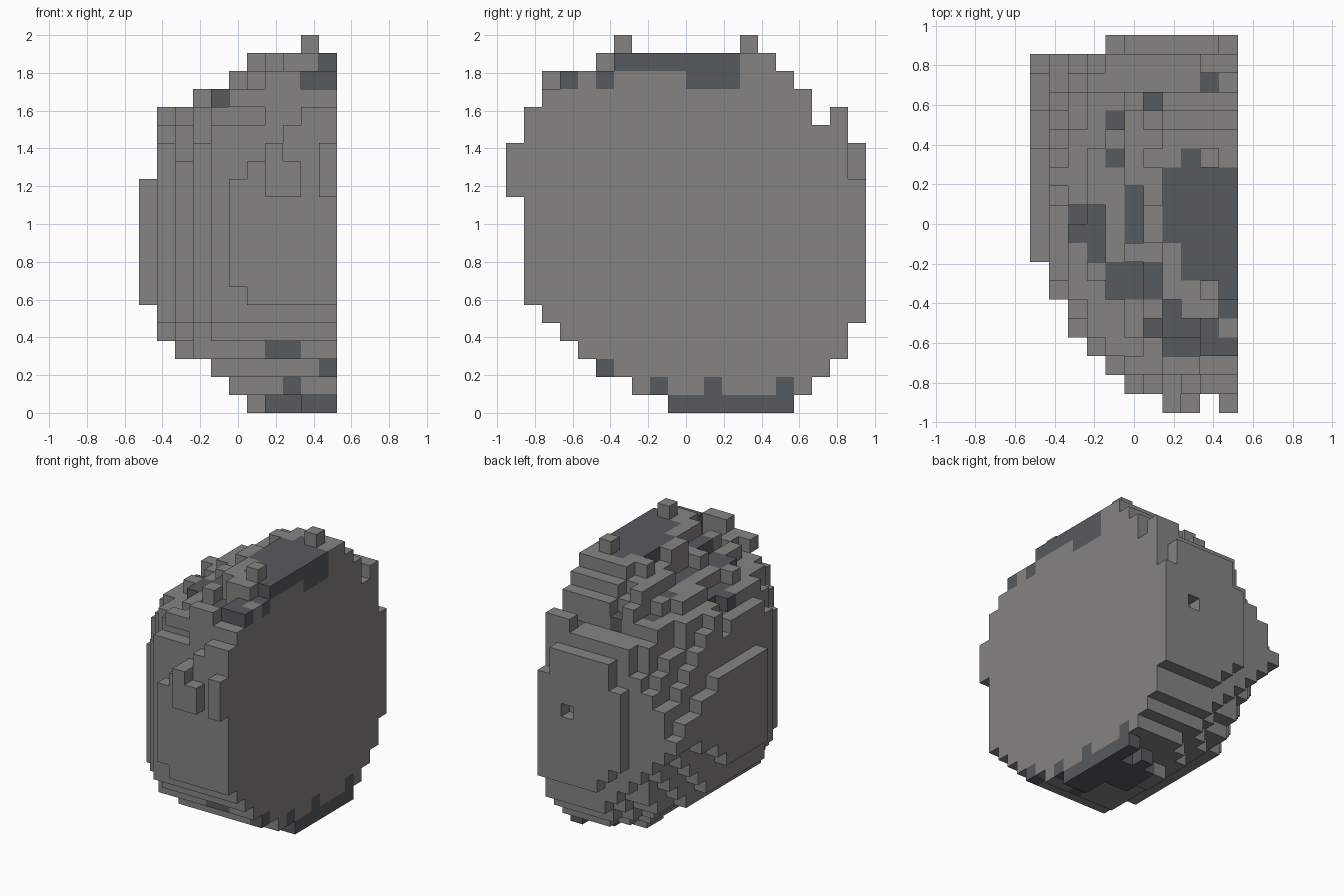
import bpy
import bmesh
import random

if "Cube" in bpy.data.objects:
    bpy.data.objects.remove(bpy.data.objects["Cube"], do_unlink=True)

random.seed(4)
COLUMNS, ROWS, LAYERS = 11, 20, 21
SIZE = 2 / LAYERS

# Outline limits: first column of each layer, row span of each layer, first column of each row
LAYER_START = [6, 5, 4, 2, 1, 1] + [0] * 7 + [1] * 4 + [2, 5, 6, 11]
LAYER_ROWS = ([(9, 15), (7, 16), (5, 17), (4, 18), (3, 18), (2, 19)] + [(1, 19)] * 6
              + [(0, 19)] * 3 + [(1, 18), (1, 16), (2, 16), (2, 15), (5, 14), (0, 0)])
ROW_START = [11, 5, 4, 3, 2, 2, 1, 1] + [0] * 11 + [4]

# Dark patches on the crown, as column span and row span; sunken ones lie one cell lower
TOP_PATCHES = [(7, 10, 9, 12), (8, 10, 7, 8), (9, 10, 6, 6), (8, 8, 13, 13),
               (9, 9, 17, 17), (4, 4, 15, 15), (4, 4, 13, 13), (4, 4, 6, 7),
               (9, 9, 4, 4), (9, 10, 3, 3)]
SUNKEN_PATCHES = [(6, 6, 16, 16), (2, 3, 9, 10), (3, 3, 8, 8), (5, 5, 9, 11),
                  (5, 6, 6, 7), (7, 7, 5, 5), (6, 8, 4, 4), (7, 8, 3, 3)]


def make_material(name, color):
    mat = bpy.data.materials.new(name)
    mat.use_nodes = True
    mat.diffuse_color = color
    mat.node_tree.nodes["Principled BSDF"].inputs["Base Color"].default_value = color
    return mat


def in_patch(i, j, patches):
    return any(a <= i <= b and c <= j <= d for a, b, c, d in patches)


def block(columns, rows, layers):
    return {(i, j, k) for i in columns for j in rows for k in layers}


# Roughness of the crown, one value per column of cells
rough = {(i, j): random.uniform(-0.12, 0.05) for i in range(COLUMNS) for j in range(ROWS)}


def inside(i, j, k):
    """Rounded half boulder, boxier at the back, flat on its cut side."""
    low, high = LAYER_ROWS[k]
    if not low <= j <= high or i < max(LAYER_START[k], ROW_START[j]):
        return False
    if i == 10 or (i == 9 and k > 4):
        return True
    x = (COLUMNS - i - 0.5) * SIZE * 0.952
    y = (j + 0.5 - ROWS / 2) * SIZE
    z = (k + 0.5) * SIZE - 0.95
    height = abs(z)
    y *= min(0.95, 0.4 + 1.8 * height) if y > 0 else -1.1
    if z < 0:
        height *= 1.03
    limit = 0.98
    if k > 13 and i < 7:
        limit += rough[i, j]
    elif k < 6:
        limit += rough[i, j] / 2
    return x ** 2.5 + y ** 2.5 + height ** 2.5 < limit


cells = {c for c in block(range(COLUMNS), range(ROWS), range(LAYERS)) if inside(*c)}

# Lumps on the front, the back wall, the back corner and the crown
cells |= block((7, 8, 10), (0,), (12, 13, 14)) - {(8, 0, 14)}
cells |= block(range(5, 10), (19,), range(10, 15))
cells |= {(9, 18, 16), (10, 18, 16), (9, 6, 20), (9, 13, 20)}
cells |= block(range(5, 9), (2,), (17,)) | block((7, 8), (2,), (18,))
cells |= block((4,), (6, 7), (16, 17)) | {(6, 12, 0), (6, 13, 0)}
# Small hole in the back wall, notches by the cut side, rounded underside
cells -= {(8, 19, 10), (10, 19, 13), (10, 19, 14), (10, 5, 19), (9, 2, 18), (10, 2, 18)}
cells -= block((4,), range(6), (17,)) | block(range(9), (9, 10, 15), (0,))


def find_tops():
    tops = {}
    for i, j, k in cells:
        tops[i, j] = max(k, tops.get((i, j), 0))
    return tops


# Sink the hollows of the crown by one cell
cells -= {(i, j, k) for (i, j), k in find_tops().items() if in_patch(i, j, SUNKEN_PATCHES)}
cells -= block((6, 7, 8), (3, 4), (18,))
column_top = find_tops()

DARK_SPOTS = {(10, 8, 1), (10, 11, 1), (10, 15, 1), (10, 5, 2), (8, 7, 1), (4, 9, 2),
              (6, 6, 2), (7, 4, 3), (8, 4, 3), (10, 5, 18), (10, 10, 18), (10, 11, 18),
              (10, 12, 18), (10, 6, 19)}


def is_dark(i, j, k):
    if k == 0:
        return i > 6
    if (i, j, k) in DARK_SPOTS:
        return True
    return (k == column_top[i, j] and 12 < k < 20
            and in_patch(i, j, TOP_PATCHES + SUNKEN_PATCHES))


# Skin the cells, keeping only exposed faces
bm = bmesh.new()
points = {}


def corner(p):
    if p not in points:
        points[p] = bm.verts.new(((p[0] - COLUMNS / 2) * SIZE,
                                  (p[1] - ROWS / 2) * SIZE, p[2] * SIZE))
    return points[p]


for cell in sorted(cells):
    for axis in range(3):
        u, v = (axis + 1) % 3, (axis + 2) % 3
        for side in (0, 1):
            neighbour = list(cell)
            neighbour[axis] += 2 * side - 1
            if tuple(neighbour) in cells:
                continue
            loop = []
            for du, dv in ((0, 0), (1, 0), (1, 1), (0, 1)):
                p = list(cell)
                p[axis] += side
                p[u] += du
                p[v] += dv
                loop.append(corner(tuple(p)))
            face = bm.faces.new(loop if side else loop[::-1])
            face.material_index = int(is_dark(*cell))

mesh = bpy.data.meshes.new("half_boulder")
bm.to_mesh(mesh)
bm.free()
mesh.materials.append(make_material("stone_grey", (0.233, 0.231, 0.222, 1)))
mesh.materials.append(make_material("dark_slate", (0.092, 0.104, 0.11, 1)))
boulder = bpy.data.objects.new("half_boulder", mesh)
bpy.context.collection.objects.link(boulder)
